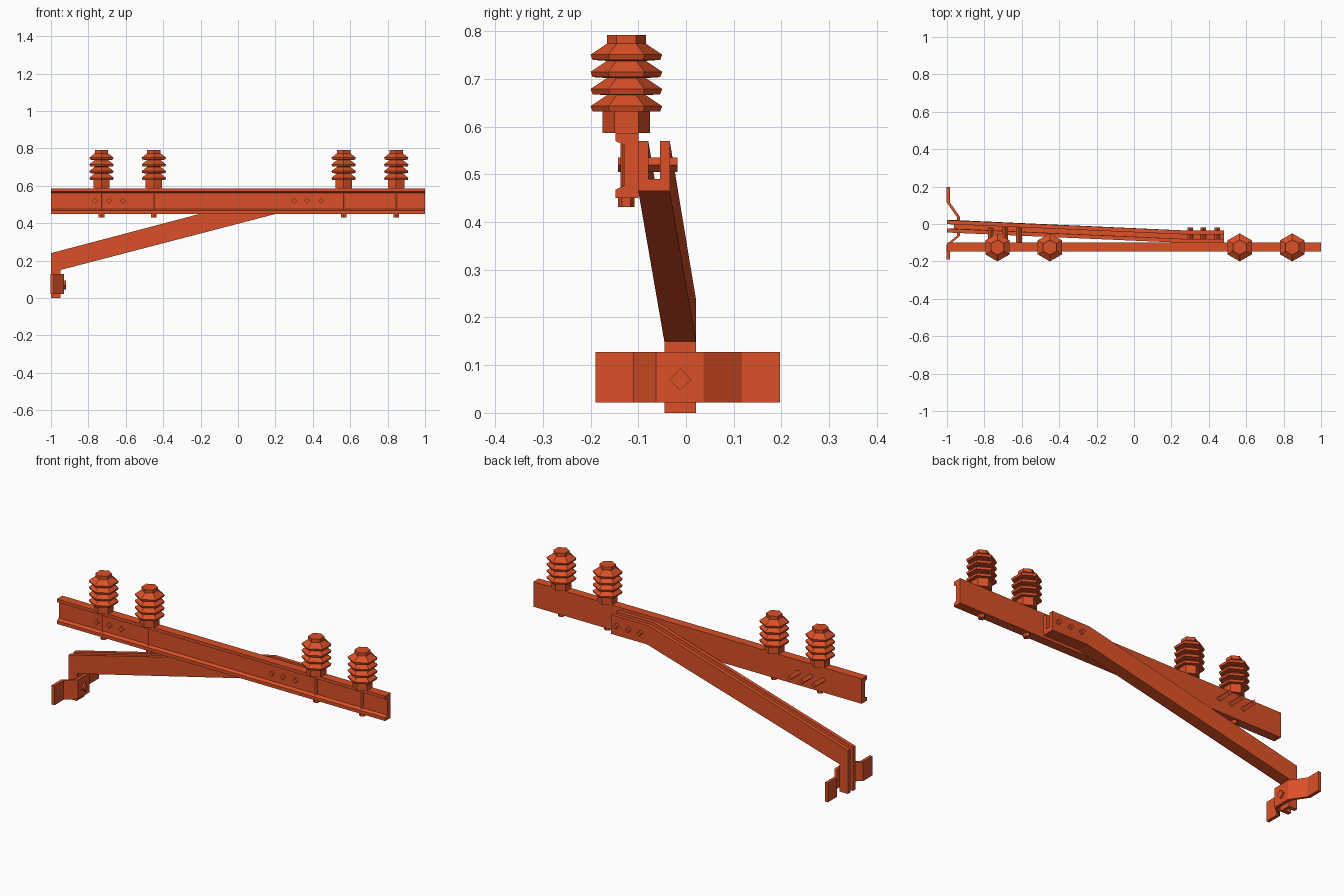
import bpy, bmesh
from math import cos, sin, tau
from mathutils import Vector

cube = bpy.data.objects.get("Cube")
if cube:
    bpy.data.objects.remove(cube)

paint = bpy.data.materials.new("orange red paint")
paint.use_nodes = True
color = (0.70, 0.08, 0.02, 1)
paint.diffuse_color = color
paint.node_tree.nodes["Principled BSDF"].inputs["Base Color"].default_value = color


def loft(name, rings):
    """Skin closed rings of equal point count and cap both ends."""
    bm = bmesh.new()
    loops = [[bm.verts.new(p) for p in ring] for ring in rings]
    n = len(loops[0])
    for a, b in zip(loops, loops[1:]):
        for i in range(n):
            j = (i + 1) % n
            bm.faces.new((a[i], a[j], b[j], b[i]))
    bm.faces.new(loops[0])
    bm.faces.new(loops[-1])
    bmesh.ops.recalc_face_normals(bm, faces=bm.faces)
    mesh = bpy.data.meshes.new(name)
    bm.to_mesh(mesh)
    bm.free()
    mesh.materials.append(paint)
    obj = bpy.data.objects.new(name, mesh)
    bpy.context.collection.objects.link(obj)
    return obj


def hexagon(x, y, z, r):
    """Six-sided ring with corners toward the front and back."""
    return [(x + r * sin(tau * i / 6), y + r * cos(tau * i / 6), z) for i in range(6)]


def square_bolt(name, start, end, r):
    """Square bar turned onto its corner, running from start to end."""
    start, end = Vector(start), Vector(end)
    up = Vector((0, 0, r))
    side = (end - start).normalized().cross(up)
    loft(name, [[p + up, p + side, p - up, p - side] for p in (start, end)])


# Crossarm: channel section open to the front
section = [(-0.10, 0.45), (-0.10, 0.587), (-0.148, 0.587), (-0.148, 0.57),
           (-0.13, 0.562), (-0.13, 0.476), (-0.148, 0.468), (-0.148, 0.45)]
loft("crossarm", [[(x, y, z) for y, z in section] for x in (-1, 1)])

# Brace: bent channel open to the outer side; each station is inner edge, outer edge, y
stations = [((-0.95, 0), (-1, 0), -0.0125),
            ((-0.95, 0.15), (-1, 0.24), -0.0125),
            ((0.26, 0.465), (0.25, 0.57), -0.067),
            ((0.48, 0.465), (0.48, 0.57), -0.067)]
half, wall, floor = 0.033, 0.012, 0.24
channel = [(-half, 0), (half, 0), (half, 1), (wall, 1),
           (wall, floor), (-wall, floor), (-half + 0.021, 1), (-half, 1)]
rings = []
for inner, outer, yc in stations:
    a, b = Vector(inner), Vector(outer)
    ring = []
    for dy, t in channel:
        p = a.lerp(b, t)
        ring.append((p.x, yc + dy, p.y))
    rings.append(ring)
loft("brace", rings)

# Pole clamp: bent strap across the foot of the brace
strap = [(-0.985, -0.19), (-0.985, -0.11), (-0.93, -0.063),
         (-0.93, 0.037), (-0.985, 0.117), (-0.985, 0.197)]
thick = 0.017
loft("pole_clamp", [[(x, y, 0.022), (x, y, 0.128), (x - thick, y, 0.128), (x - thick, y, 0.022)]
                    for x, y in strap])
square_bolt("clamp_bolt", (-0.96, -0.012, 0.07), (-0.92, -0.012, 0.07), 0.023)

# Through bolts in the crossarm
for i, x in enumerate((-0.765, -0.69, -0.615, 0.30, 0.37, 0.445)):
    square_bolt(f"through_bolt_{i + 1}", (x, -0.143, 0.52), (x, -0.018, 0.52), 0.015)

# Insulators with four sheds, each on a pin through the crossarm
axis = -0.125
for i, x in enumerate((-0.73, -0.45, 0.565, 0.846)):
    profile = [(0.05, 0.587), (0.05, 0.632)]
    for shed in range(4):
        z = 0.632 + 0.036 * shed
        profile += [(0.071, z), (0.075, z + 0.011), (0.041, z + 0.034)]
    profile.append((0.041, 0.792))
    loft(f"insulator_{i + 1}", [hexagon(x, axis, z, r) for r, z in profile])
    loft(f"insulator_pin_{i + 1}", [hexagon(x, axis - 0.002, z, 0.01) for z in (0.44, 0.59)])
    loft(f"pin_nut_{i + 1}", [hexagon(x, axis, z, 0.0175) for z in (0.432, 0.452)])
